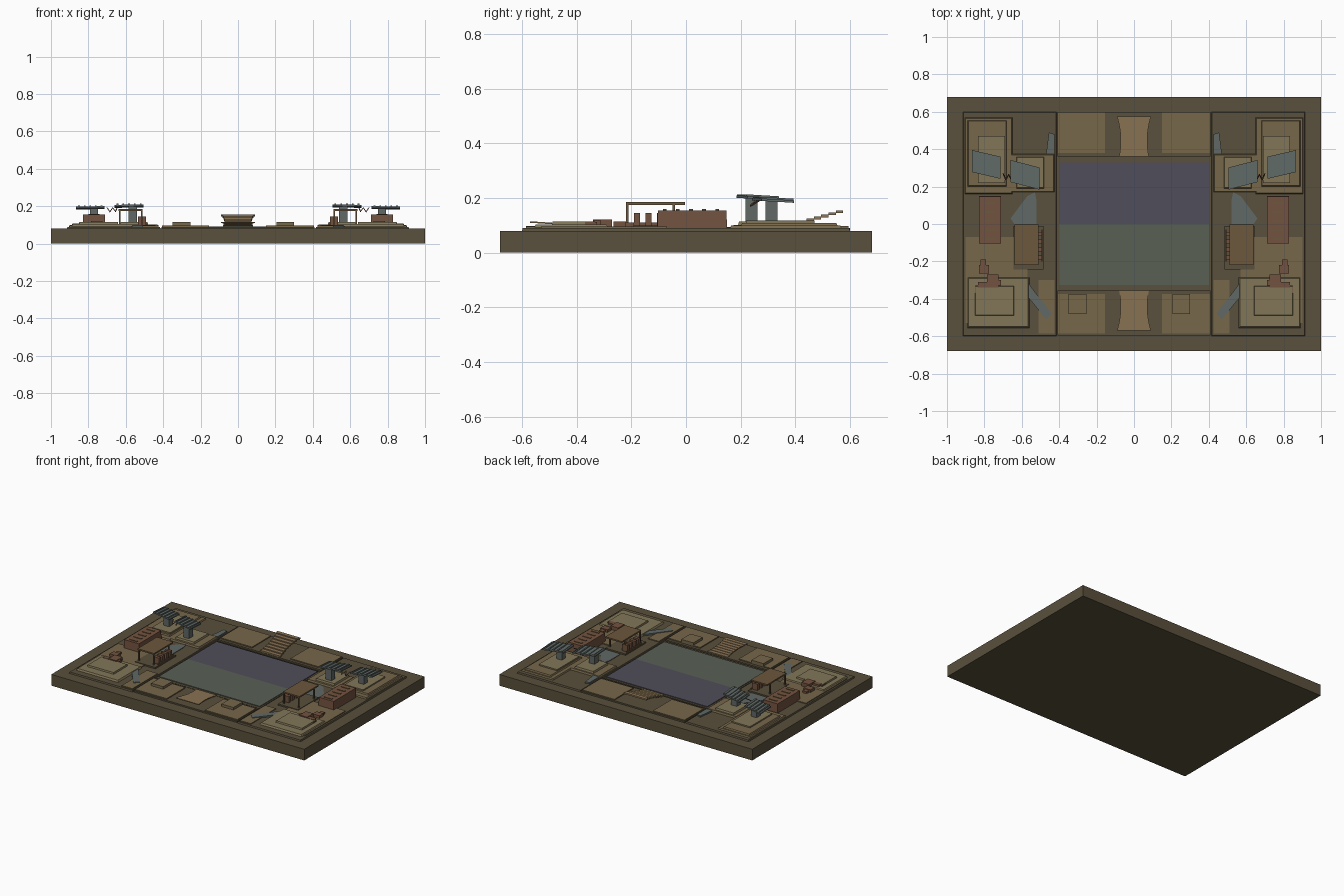
import bpy, bmesh
from mathutils import Vector

if "Cube" in bpy.data.objects:
    bpy.data.objects.remove(bpy.data.objects["Cube"])


def material(name, r, g, b):
    m = bpy.data.materials.new(name)
    m.diffuse_color = (r, g, b, 1)
    m.use_nodes = True
    m.node_tree.nodes["Principled BSDF"].inputs["Base Color"].default_value = m.diffuse_color
    return m


EARTH = material("earth", 0.10, 0.08, 0.045)
SAND = material("sand", 0.18, 0.135, 0.07)
PALE = material("pale_stone", 0.22, 0.18, 0.095)
TIMBER = material("timber", 0.25, 0.17, 0.085)
ROOF = material("roof_brown", 0.15, 0.095, 0.045)
BRICK = material("brick", 0.17, 0.085, 0.05)
SLATE = material("slate", 0.115, 0.14, 0.13)
GREEN = material("court_green", 0.10, 0.115, 0.09)
VIOLET = material("court_violet", 0.08, 0.075, 0.10)


def prism(name, pts, z0, z1, mat, side=1, inset=0.0, slope=0.0):
    """Extruded outline; inset draws in the top, slope tilts z along y."""
    cx = sum(p[0] for p in pts) / len(pts)
    cy = sum(p[1] for p in pts) / len(pts)
    bm = bmesh.new()
    rings = []
    for z, d in ((z0, 0), (z1, inset)):
        ring = []
        for x, y in pts:
            x1 = x - d * (1 if x > cx else -1)
            y1 = y - d * (1 if y > cy else -1)
            ring.append(bm.verts.new((side * x1, y1, z + slope * (y1 - cy))))
        rings.append(ring)
    n = len(pts)
    bm.faces.new(rings[0][::-1])
    bm.faces.new(rings[1])
    for i in range(n):
        j = (i + 1) % n
        bm.faces.new((rings[0][i], rings[0][j], rings[1][j], rings[1][i]))
    bmesh.ops.recalc_face_normals(bm, faces=bm.faces)
    me = bpy.data.meshes.new(name)
    bm.to_mesh(me)
    bm.free()
    me.materials.append(mat)
    ob = bpy.data.objects.new(name, me)
    bpy.context.collection.objects.link(ob)
    return ob


def box(name, x0, x1, y0, y1, z0, z1, mat, side=1, inset=0.0):
    return prism(name, [(x0, y0), (x1, y0), (x1, y1), (x0, y1)], z0, z1, mat, side, inset)


def rod(name, a, b, r, mat, side=1):
    """Thin square beam between two points."""
    a, b = Vector(a), Vector(b)
    a.x *= side
    b.x *= side
    bpy.ops.mesh.primitive_cylinder_add(vertices=4, radius=r, depth=(b - a).length, location=(a + b) / 2)
    ob = bpy.context.object
    ob.rotation_euler = (b - a).to_track_quat('Z', 'Y').to_euler()
    ob.name = name
    ob.data.materials.append(mat)


# Base slab and central court
box("base_slab", -1, 1, -0.68, 0.68, 0, 0.08, EARTH)
box("court_border", -0.41, 0.41, -0.345, 0.345, 0.08, 0.086, EARTH)
box("court_front_half", -0.4, 0.4, -0.325, 0, 0.08, 0.091, GREEN)
box("court_back_half", -0.4, 0.4, 0, 0.33, 0.08, 0.091, VIOLET)

# Front and back strips with sand panels
for label, y0, y1, p0, p1 in (("front", -0.595, -0.355, -0.585, -0.375), ("back", 0.36, 0.6, 0.38, 0.595)):
    box(label + "_strip", -0.41, 0.41, y0, y1, 0.08, 0.09, EARTH)
    box(label + "_left_panel", -0.405, -0.155, p0, p1, 0.088, 0.097, SAND)
    box(label + "_right_panel", 0.15, 0.405, p0, p1, 0.088, 0.097, SAND)
for i, x in enumerate((-0.35, 0.205)):
    box(f"front_plinth_{i}", x, x + 0.095, -0.48, -0.375, 0.095, 0.115, SAND)


# Stepped ramps, made of overlapping treads with a pinched waist
def ramp(label, y_in, y_out, z_in, z_out, n=8):
    for i in range(n):
        t0, t1 = i / n, (i + 1) / n
        pts = []
        for t, s in ((t0, -1), (t0, 1), (t1, 1), (t1, -1)):
            pts.append((s * (0.071 + 0.055 * (t - 0.4) ** 2), y_in + (y_out - y_in) * t))
        z = z_in + (z_out - z_in) * t1
        drop = (z_out - z_in) / n + 0.003
        prism(f"{label}_ramp_tread_{i}", pts, z - drop, z, TIMBER)


ramp("back", 0.36, 0.575, 0.095, 0.155)
ramp("front", -0.355, -0.57, 0.095, 0.115)

# Side compounds, mirrored left and right
for side, s in (("left", -1), ("right", 1)):
    def b(name, *a, **k):
        return box(f"{side}_{name}", *a, side=s, **k)

    def p(name, *a, **k):
        return prism(f"{side}_{name}", *a, side=s, **k)

    b("compound_floor", 0.415, 0.915, -0.6, 0.6, 0.08, 0.09, EARTH, inset=0.003)

    # Back terraces
    b("back_terrace_low", 0.65, 0.905, 0.16, 0.57, 0.088, 0.099, SAND, inset=0.005)
    b("back_terrace_mid", 0.68, 0.89, 0.2, 0.555, 0.097, 0.108, SAND, inset=0.005)
    b("back_terrace_top", 0.69, 0.835, 0.22, 0.47, 0.107, 0.117, PALE)
    b("inner_terrace_low", 0.425, 0.66, 0.17, 0.375, 0.088, 0.102, SAND, inset=0.005)
    b("inner_terrace_top", 0.48, 0.63, 0.19, 0.36, 0.1, 0.115, PALE, inset=0.004)

    # Front terraces
    b("front_yard", 0.57, 0.9, -0.53, -0.07, 0.088, 0.096, SAND)
    b("front_terrace_low", 0.56, 0.89, -0.555, -0.285, 0.092, 0.104, PALE, inset=0.006)
    b("front_terrace_top", 0.64, 0.85, -0.49, -0.33, 0.102, 0.115, PALE, inset=0.003)
    b("corner_panel", 0.425, 0.51, -0.585, -0.3, 0.088, 0.096, SAND)

    # Slate paths
    p("front_path", [(0.57, -0.31), (0.6, -0.35), (0.47, -0.51), (0.44, -0.48)], 0.09, 0.1, SLATE)
    p("back_path", [(0.425, 0.375), (0.47, 0.375), (0.455, 0.49), (0.425, 0.48)], 0.09, 0.1, SLATE)
    p("middle_path", [(0.53, 0.17), (0.57, 0.15), (0.66, 0.03), (0.64, 0), (0.52, 0), (0.52, 0.12)],
      0.088, 0.094, SLATE)

    # Slanted canopies on thick pillars, with raised ribs
    for n, x0, x1, ya, yb, z, px, py in ((0, 0.715, 0.865, 0.36, 0.395, 0.187, 0.77, 0.312),
                                         (1, 0.505, 0.66, 0.302, 0.342, 0.196, 0.563, 0.24)):
        b(f"canopy_pillar_{n}", px - 0.022, px + 0.022, py - 0.022, py + 0.022, 0.1, z + 0.003, SLATE)
        d = 0.118
        p(f"canopy_roof_{n}", [(x0, ya - d), (x1, yb - d), (x1, yb), (x0, ya)], z, z + 0.009, SLATE, slope=-0.06)
        for i in range(5):
            t = (i + 0.35) / 5
            u = (i + 0.65) / 5
            xa, xb = x0 + (x1 - x0) * t, x0 + (x1 - x0) * u
            y0, y1 = ya + (yb - ya) * t, ya + (yb - ya) * u
            p(f"canopy_rib_{n}_{i}", [(xa, y0 - d), (xb, y1 - d), (xb, y1), (xa, y0)],
              z + 0.008, z + 0.014, SLATE, slope=-0.06)

    # Zigzag truss between the canopies
    zig = [(0.7, 0.27, 0.192), (0.685, 0.235, 0.17), (0.67, 0.265, 0.192), (0.655, 0.235, 0.172), (0.645, 0.26, 0.195)]
    for i in range(4):
        rod(f"{side}_truss_{i}", zig[i], zig[i + 1], 0.003, BRICK, s)

    # Long hall with roof vents
    b("long_hall", 0.71, 0.83, -0.105, 0.15, 0.09, 0.155, BRICK, inset=0.002)
    for i in range(5):
        y = -0.085 + i * 0.048
        b(f"hall_vent_{i}", 0.74, 0.8, y, y + 0.014, 0.153, 0.159, ROOF)

    # Open pavilion: floor, roof, posts, fins
    b("pavilion_floor", 0.485, 0.645, -0.242, -0.01, 0.088, 0.1, EARTH)
    b("pavilion_roof", 0.51, 0.64, -0.22, -0.003, 0.175, 0.185, ROOF)
    for i, (x, y) in enumerate(((0.515, -0.215), (0.632, -0.215), (0.515, -0.045), (0.632, -0.045))):
        b(f"pavilion_post_{i}", x - 0.004, x + 0.004, y - 0.004, y + 0.004, 0.095, 0.177, ROOF)
    b("pavilion_screen", 0.49, 0.495, -0.2, -0.03, 0.098, 0.11, BRICK)
    for i in range(4):
        y = -0.19 + i * 0.042
        b(f"pavilion_fin_{i}", 0.492, 0.535, y, y + 0.022, 0.098, 0.145, BRICK)

    # Cluster of stacked brick blocks
    for i, (x0, x1, y0, y1, z) in enumerate(((0.775, 0.83, -0.265, -0.22, 0.115), (0.79, 0.82, -0.225, -0.19, 0.11),
                                             (0.725, 0.785, -0.34, -0.27, 0.122), (0.775, 0.835, -0.34, -0.31, 0.117),
                                             (0.8, 0.85, -0.37, -0.325, 0.112), (0.71, 0.735, -0.33, -0.3, 0.117))):
        b(f"brick_block_{i}", x0, x1, y0, y1, 0.09, z, BRICK)
